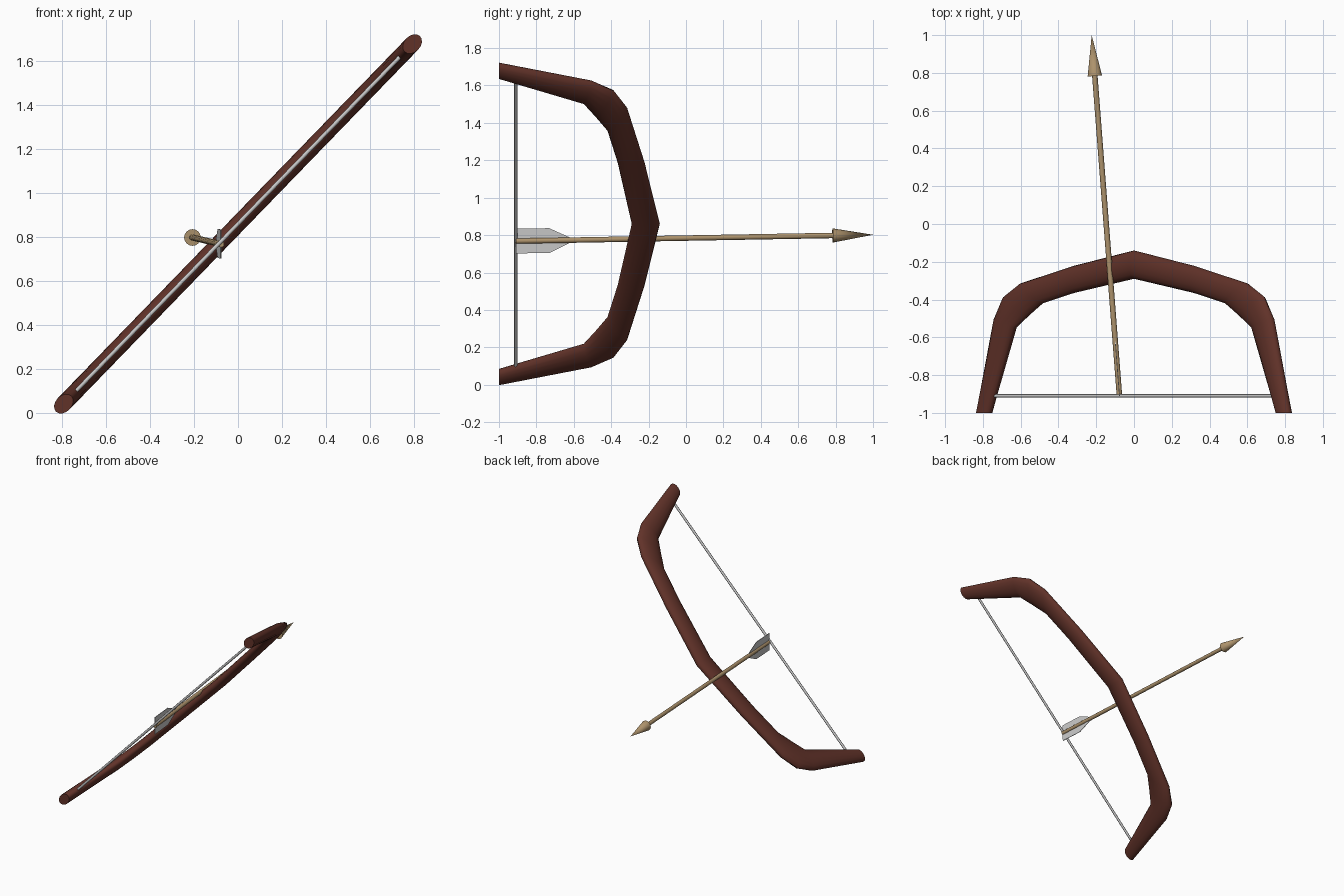
import bpy, bmesh, math
from mathutils import Vector

cube = bpy.data.objects.get("Cube")
if cube:
    bpy.data.objects.remove(cube, do_unlink=True)


def material(name, rgb):
    mat = bpy.data.materials.new(name)
    mat.use_nodes = True
    mat.diffuse_color = (*rgb, 1)
    mat.node_tree.nodes["Principled BSDF"].inputs["Base Color"].default_value = (*rgb, 1)
    return mat


wood = material("dark red wood", (0.12, 0.032, 0.022))
tan = material("tan wood", (0.42, 0.29, 0.15))
grey = material("pale grey", (0.58, 0.58, 0.58))


def finish(bm, name, mat, smooth=True):
    bmesh.ops.recalc_face_normals(bm, faces=bm.faces)
    mesh = bpy.data.meshes.new(name)
    bm.to_mesh(mesh)
    bm.free()
    mesh.materials.append(mat)
    obj = bpy.data.objects.new(name, mesh)
    bpy.context.collection.objects.link(obj)
    if smooth:
        bpy.ops.object.select_all(action='DESELECT')
        obj.select_set(True)
        bpy.context.view_layer.objects.active = obj
        bpy.ops.object.shade_smooth_by_angle(angle=math.radians(50))
    return obj


def loft(name, rings, mat):
    """Skin a list of closed point rings and cap both ends."""
    bm = bmesh.new()
    loops = [[bm.verts.new(p) for p in ring] for ring in rings]
    n = len(loops[0])
    for a, b in zip(loops, loops[1:]):
        for i in range(n):
            j = (i + 1) % n
            bm.faces.new((a[i], a[j], b[j], b[i]))
    bm.faces.new(loops[0])
    bm.faces.new(loops[-1])
    return finish(bm, name, mat)


def rod(name, start, end, r1, r2, mat, sides=12):
    """Round bar or cone between two points."""
    start, end = Vector(start), Vector(end)
    axis = end - start
    bm = bmesh.new()
    bmesh.ops.create_cone(bm, cap_ends=True, segments=sides,
                          radius1=r1, radius2=r2, depth=axis.length)
    turn = axis.to_track_quat('Z', 'Y').to_matrix()
    bmesh.ops.rotate(bm, verts=bm.verts, matrix=turn)
    bmesh.ops.translate(bm, verts=bm.verts, vec=(start + end) / 2)
    return finish(bm, name, mat)


# The bow lies in a slanted plane: "along" runs from lower to upper tip
tilt = math.radians(45.9)
along = Vector((math.cos(tilt), 0, math.sin(tilt)))
across = Vector((-math.sin(tilt), 0, math.cos(tilt)))
middle = Vector((0, 0, 0.86))


def in_plane(s, y):
    return middle + along * s + Vector((0, y, 0))


# Bow limb: outer and inner edge of each oval section, from grip to tip
half = [
    ((0.0, -0.14), (0.0, -0.29)),
    ((0.46, -0.222), (0.455, -0.365)),
    ((0.865, -0.315), (0.695, -0.42)),
    ((0.99, -0.385), (0.80, -0.485)),
    ((1.06, -0.505), (0.90, -0.548)),
    ((1.19, -1.0), (1.09, -1.0)),
]
mirrored = [((-o[0], o[1]), (-i[0], i[1])) for o, i in reversed(half[1:])]
SIDES = 16
rings = []
for outer, inner in mirrored + half:
    o, i = in_plane(*outer), in_plane(*inner)
    centre, arm = (o + i) / 2, (o - i) / 2
    rings.append([centre + arm * math.cos(t) + across * 0.037 * math.sin(t)
                  for t in (2 * math.pi * k / SIDES for k in range(SIDES))])
loft("bow_limbs", rings, wood)

# String between the limbs
rod("bow_string", in_plane(-1.06, -0.91), in_plane(1.06, -0.91), 0.009, 0.009, grey, 8)

# Arrow shaft and head
tail = Vector((-0.077, -0.91, 0.768))
tip = Vector((-0.224, 1.0, 0.802))
neck = tail.lerp(tip, 0.887)
rod("arrow_shaft", tail, neck, 0.0145, 0.0145, tan)
rod("arrow_head", neck, tip, 0.038, 0.0, tan, 16)

# Fletching: a thin upright vane above and below the shaft
axis = (tip - tail).normalized()
side = axis.cross(Vector((0, 0, 1))).normalized()
up = side.cross(axis)
for name, sign in (("upper_fletching", 1), ("lower_fletching", -1)):
    bm = bmesh.new()
    outline = [(0, 0), (0, 0.066), (0.18, 0.066), (0.295, 0.012), (0.295, 0)]
    face = bm.faces.new([bm.verts.new(tail + axis * d + up * h * sign - side * 0.002)
                         for d, h in outline])
    grown = bmesh.ops.extrude_face_region(bm, geom=[face], use_keep_orig=True)
    moved = [v for v in grown["geom"] if isinstance(v, bmesh.types.BMVert)]
    bmesh.ops.translate(bm, verts=moved, vec=side * 0.004)
    finish(bm, name, grey, smooth=False)
